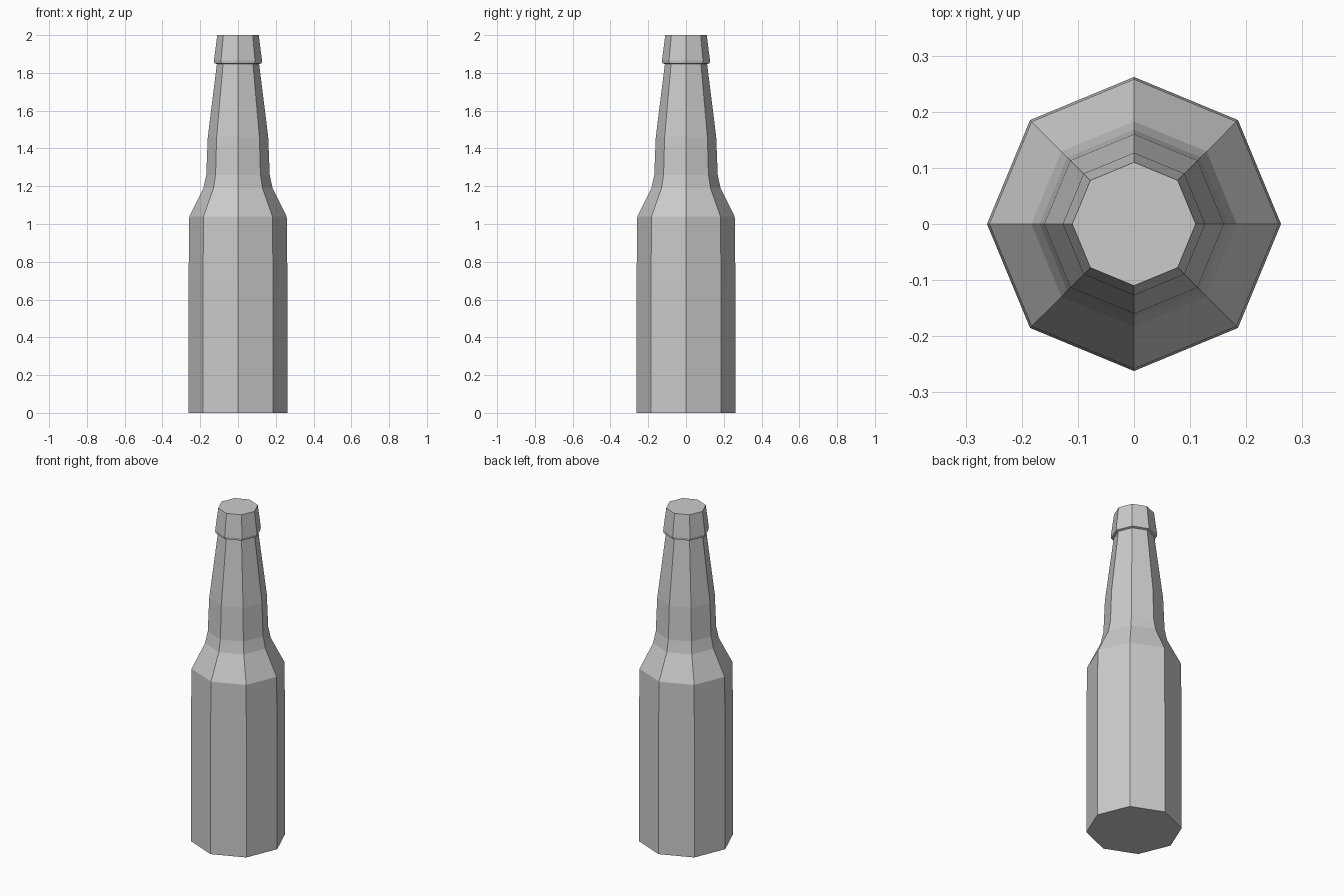
import bpy, bmesh
from math import cos, sin, pi

if "Cube" in bpy.data.objects:
    bpy.data.objects.remove(bpy.data.objects["Cube"])

SIDES = 8

# Bottle outline: (radius, height) from base to mouth
PROFILE = [
    (0.262, 0.0), (0.262, 0.68), (0.258, 1.04),    # body
    (0.183, 1.19), (0.168, 1.26), (0.16, 1.46),    # shoulder
    (0.112, 1.847),                                # neck
    (0.125, 1.851), (0.127, 1.865), (0.11, 2.0),   # lip
]


def lathe(name, profile, sides):
    """Closed, faceted solid of revolution with a corner on the x axis."""
    bm = bmesh.new()
    rings = [[bm.verts.new((r * cos(2 * pi * i / sides), r * sin(2 * pi * i / sides), z))
              for i in range(sides)] for r, z in profile]
    for low, high in zip(rings, rings[1:]):
        for i in range(sides):
            j = (i + 1) % sides
            bm.faces.new((low[i], low[j], high[j], high[i]))
    bm.faces.new(rings[0][::-1])
    bm.faces.new(rings[-1])
    mesh = bpy.data.meshes.new(name)
    bm.to_mesh(mesh)
    bm.free()
    obj = bpy.data.objects.new(name, mesh)
    bpy.context.collection.objects.link(obj)
    return obj


lathe("bottle", PROFILE, SIDES)
